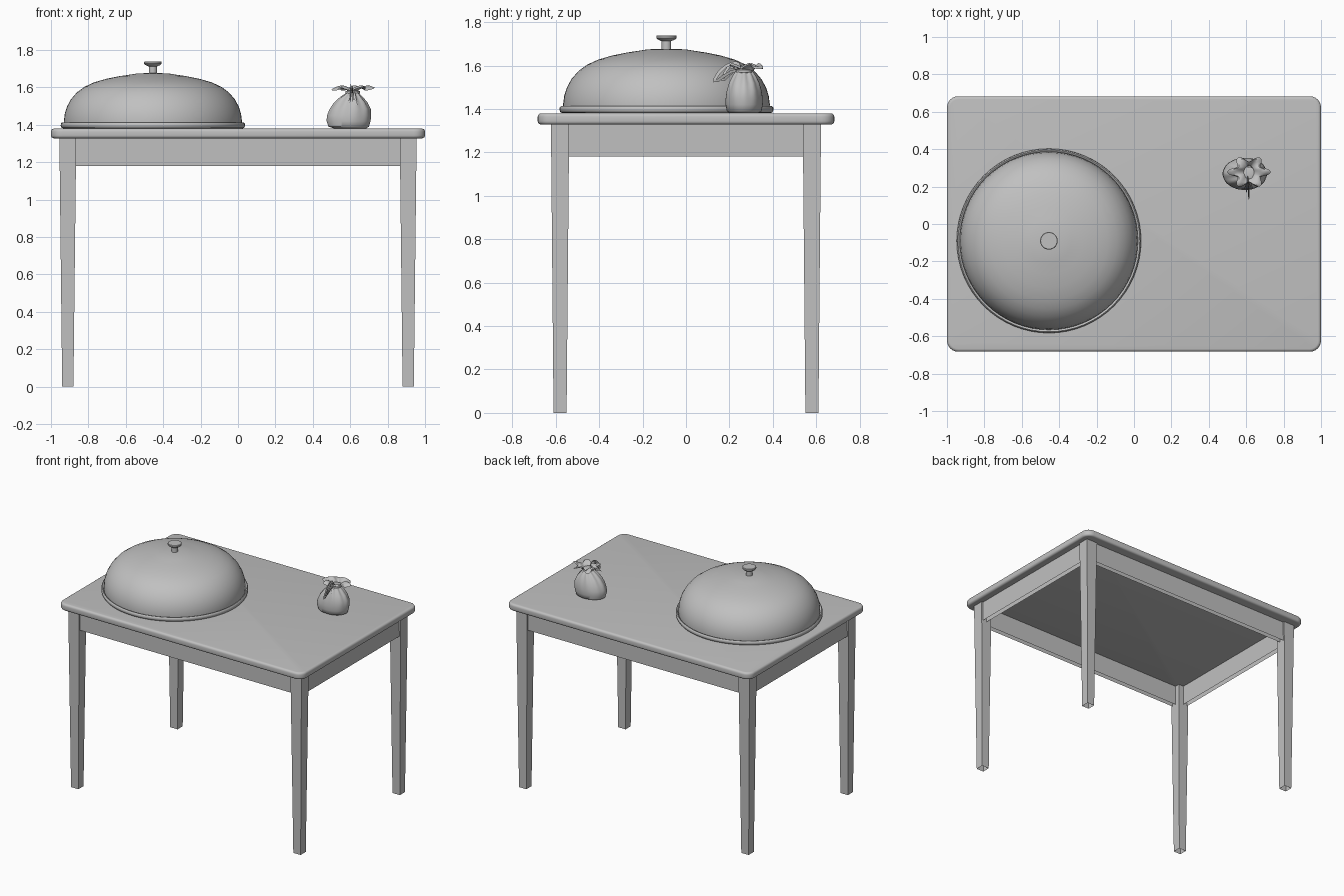
import bpy, bmesh, math

if "Cube" in bpy.data.objects:
    bpy.data.objects.remove(bpy.data.objects["Cube"])

grey = bpy.data.materials.new("plain grey")
grey.diffuse_color = (0.53, 0.53, 0.53, 1)
grey.use_nodes = True
grey.node_tree.nodes["Principled BSDF"].inputs["Base Color"].default_value = grey.diffuse_color


def finish(name, bm, smooth=None):
    bmesh.ops.recalc_face_normals(bm, faces=bm.faces)
    mesh = bpy.data.meshes.new(name)
    bm.to_mesh(mesh)
    bm.free()
    mesh.materials.append(grey)
    ob = bpy.data.objects.new(name, mesh)
    bpy.context.collection.objects.link(ob)
    if smooth:
        bpy.ops.object.select_all(action='DESELECT')
        bpy.context.view_layer.objects.active = ob
        ob.select_set(True)
        bpy.ops.object.shade_smooth_by_angle(angle=math.radians(smooth))
    return ob


def box(lo, hi, hollow=False):
    """Box between two corners; hollow leaves the top and bottom open."""
    bm = bmesh.new()
    bmesh.ops.create_cube(bm, size=1)
    if hollow:
        ends = [f for f in bm.faces if abs(f.calc_center_median().z) > 0.4]
        bmesh.ops.delete(bm, geom=ends, context='FACES_ONLY')
    for v in bm.verts:
        v.co = [(a + b) / 2 + c * (b - a) for a, b, c in zip(lo, hi, v.co)]
    return bm


def rings(name, count, segs, point, smooth, caps=(False, False)):
    """Skin a stack of closed rings; point(i, angle) gives each position."""
    bm = bmesh.new()
    rows = [[bm.verts.new(point(i, 2 * math.pi * k / segs)) for k in range(segs)]
            for i in range(count)]
    for a, b in zip(rows, rows[1:]):
        for k in range(segs):
            n = (k + 1) % segs
            bm.faces.new((a[k], a[n], b[n], b[k]))
    if caps[0]:
        bm.faces.new(rows[0])
    if caps[1]:
        bm.faces.new(rows[-1])
    return finish(name, bm, smooth)


def lathe(name, profile, cx, cy, segs, smooth, caps=(True, True)):
    return rings(name, len(profile), segs, lambda i, a: (
        cx + profile[i][0] * math.cos(a), cy + profile[i][0] * math.sin(a), profile[i][1]),
        smooth, caps)


# Table top: rounded corners in plan, then softened edges
bm = box((-1, -0.683, 1.328), (1, 0.683, 1.38))
corners = [e for e in bm.edges if abs(e.verts[0].co.z - e.verts[1].co.z) > 0.01]
bmesh.ops.bevel(bm, geom=corners, offset=0.06, segments=6, profile=0.5, affect='EDGES')
outline = [e for e in bm.edges if abs(e.verts[0].co.z - e.verts[1].co.z) < 0.01]
bmesh.ops.bevel(bm, geom=outline, offset=0.016, segments=4, profile=0.5, affect='EDGES')
finish("table_top", bm, 40)

# Tapered legs
for sx in (-1, 1):
    for sy in (-1, 1):
        bm = box((-1, -1, 0), (1, 1, 1.328), hollow=True)
        for v in bm.verts:
            w, d = (0.045, 0.042) if v.co.z > 1 else (0.03, 0.03)
            v.co.x = sx * 0.91 + v.co.x * w
            v.co.y = sy * 0.58 + v.co.y * d
        finish("leg", bm)

# Apron boards between the legs
for s in (-1, 1):
    y = sorted((s * 0.61, s * 0.575))
    finish("long_apron", box((-0.87, y[0], 1.18), (0.87, y[1], 1.328), hollow=True))
    x = sorted((s * 0.943, s * 0.908))
    finish("short_apron", box((x[0], -0.54, 1.18), (x[1], 0.54, 1.328), hollow=True))

# Serving dish, domed cover and knob
CX, CY = -0.455, -0.09
lathe("dish_rim", [(0.478, 1.381), (0.488, 1.384), (0.493, 1.395), (0.492, 1.407), (0.486, 1.413),
                   (0.48, 1.411), (0.474, 1.4)], CX, CY, 64, 50)
lathe("dish_cover", [(0.475, 1.395), (0.476, 1.422), (0.471, 1.46), (0.459, 1.498),
                     (0.438, 1.537), (0.405, 1.575), (0.365, 1.604), (0.315, 1.627),
                     (0.25, 1.646), (0.18, 1.66), (0.12, 1.669), (0.09, 1.674),
                     (0.03, 1.677)], CX, CY, 64, 40, (False, True))
lathe("cover_knob", [(0.022, 1.675), (0.022, 1.712), (0.04, 1.72),
                     (0.047, 1.727), (0.047, 1.736), (0.044, 1.739)], CX, CY, 32, 35)

# Pouch body: (half width x, half width y, centre x, z, pleat depth)
BY = 0.268
body = [(0.085, 0.065, 0.6, 1.381, 0), (0.108, 0.08, 0.592, 1.39, 0),
        (0.117, 0.086, 0.591, 1.42, 0.005), (0.117, 0.086, 0.594, 1.45, 0.01),
        (0.108, 0.081, 0.6, 1.485, 0.02), (0.086, 0.07, 0.603, 1.52, 0.04),
        (0.056, 0.054, 0.607, 1.55, 0.07), (0.032, 0.04, 0.612, 1.57, 0.1),
        (0.024, 0.034, 0.613, 1.58, 0.1)]


def body_point(i, a):
    rx, ry, cx, z, pleat = body[i]
    k = 1 + pleat * math.cos(10 * a)
    return cx + rx * k * math.cos(a), BY + ry * k * math.sin(a), z


rings("pouch_body", len(body), 60, body_point, 50, (True, False))

# Flared cloth collar above the tie, with notched wavy edge
collar = [(0.024, 0.034, 1.578, 0), (0.032, 0.042, 1.59, 0.08), (0.056, 0.056, 1.601, 0.14),
          (0.078, 0.066, 1.603, 0.2), (0.094, 0.072, 1.593, 0.24)]


def collar_point(i, a):
    rx, ry, z, wave = collar[i]
    k = 1 + wave * math.cos(6 * a)
    return (0.615 + rx * k * math.cos(a), BY + 0.01 + ry * k * math.sin(a),
            z + 0.04 * wave * math.sin(5 * a + 0.6))


rings("pouch_collar", len(collar), 48, collar_point, 50)

# Tie band around the neck
lathe("tie_band", [(0.03, 1.565), (0.038, 1.568), (0.038, 1.58), (0.03, 1.583)], 0.613, BY, 20, 40)


def ribbon(name, path, x0, x1, half, flat):
    """Strip along (y, z) points drifting from x0 to x1; flat ones are wide within the y-z plane."""
    bm = bmesh.new()
    rows = []
    for i, (y, z) in enumerate(path):
        x = x0 + (x1 - x0) * i / (len(path) - 1)
        (ya, za), (yb, zb) = path[max(i - 1, 0)], path[min(i + 1, len(path) - 1)]
        d = math.hypot(yb - ya, zb - za)
        off = (0.002, -(zb - za) / d * half, (yb - ya) / d * half) if flat else (half, 0, 0)
        rows.append([bm.verts.new((x + s * off[0], y + s * off[1], z + s * off[2]))
                     for s in (-1, 1)])
    for a, b in zip(rows, rows[1:]):
        bm.faces.new((a[0], a[1], b[1], b[0]))
    finish(name, bm, 60)


# Bow loops and hanging tails
loop = [(0.25, 1.585), (0.235, 1.608), (0.21, 1.609), (0.18, 1.595), (0.152, 1.568),
        (0.134, 1.54), (0.132, 1.528), (0.145, 1.53), (0.175, 1.552), (0.21, 1.572),
        (0.245, 1.578)]
tail = [(0.235, 1.575), (0.212, 1.56), (0.197, 1.535), (0.188, 1.505)]
ribbon("bow_loop", loop, 0.61, 0.617, 0.007, True)
ribbon("bow_loop", [(0.25 - (0.25 - y) * 0.7, z + 0.004) for y, z in loop], 0.606, 0.6, 0.006, True)
ribbon("bow_tail", tail, 0.608, 0.592, 0.005, False)
ribbon("bow_tail", tail, 0.618, 0.634, 0.005, False)
